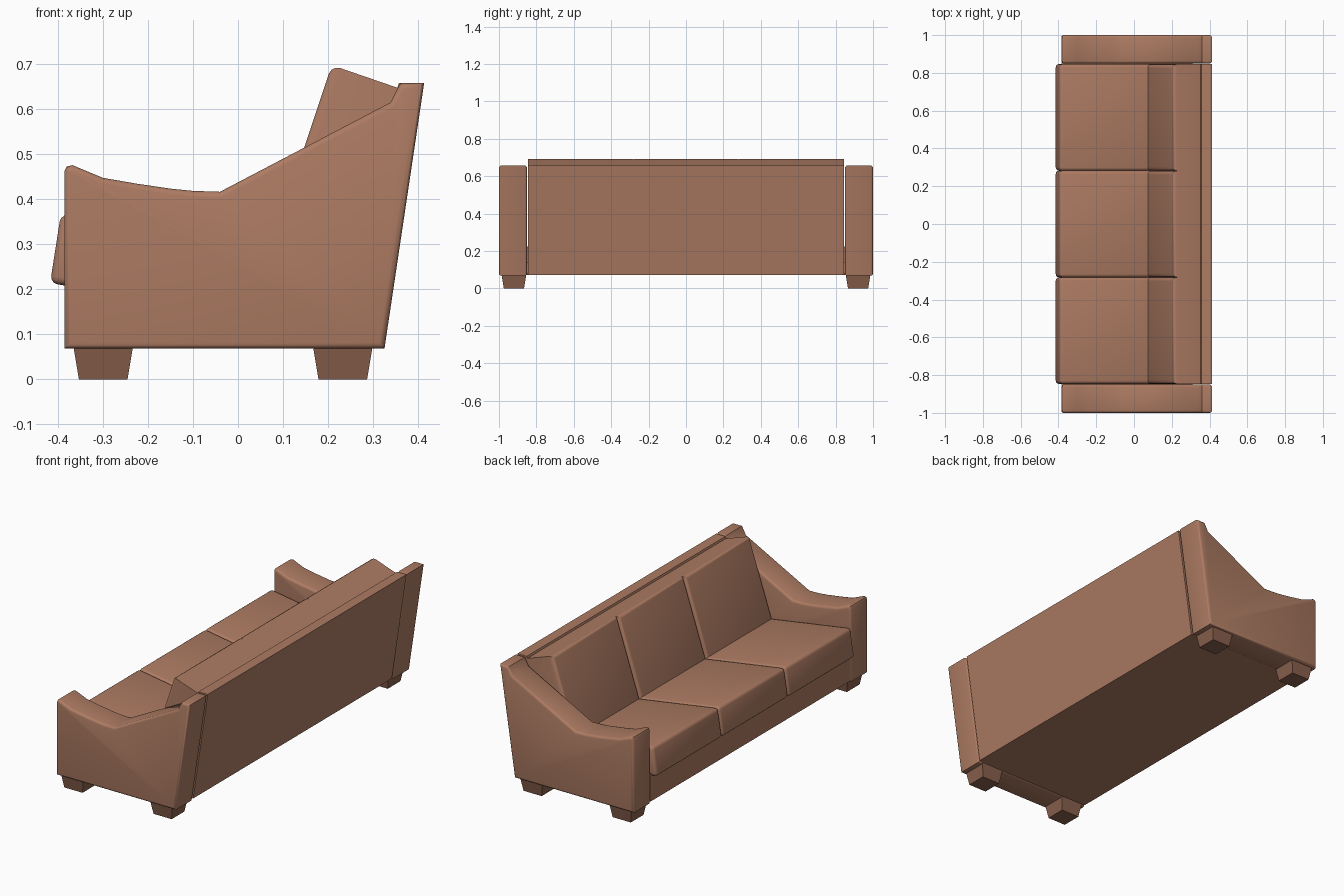
import bpy, bmesh, math

cube = bpy.data.objects.get("Cube")
if cube:
    bpy.data.objects.remove(cube, do_unlink=True)


def material(name, rgb):
    m = bpy.data.materials.new(name)
    m.use_nodes = True
    m.diffuse_color = (*rgb, 1)
    bsdf = m.node_tree.nodes["Principled BSDF"]
    bsdf.inputs["Base Color"].default_value = (*rgb, 1)
    bsdf.inputs["Roughness"].default_value = 0.8
    return m


LEATHER = material("tan leather", (0.42, 0.20, 0.125))
WOOD = material("brown wood", (0.25, 0.118, 0.073))


def finish(name, bm, mat):
    """Turn a bmesh into a smooth-shaded object with sharp corners kept."""
    bmesh.ops.recalc_face_normals(bm, faces=bm.faces)
    mesh = bpy.data.meshes.new(name)
    bm.to_mesh(mesh)
    bm.free()
    mesh.materials.append(mat)
    ob = bpy.data.objects.new(name, mesh)
    bpy.context.collection.objects.link(ob)
    bpy.ops.object.select_all(action="DESELECT")
    ob.select_set(True)
    bpy.context.view_layer.objects.active = ob
    bpy.ops.object.shade_smooth_by_angle(angle=math.radians(35))
    return ob


def prism(name, profile, y0, y1, mat=LEATHER, radius=0.0, rule=lambda e: True):
    """Extrude an (x, z) profile along y and round the edges chosen by rule."""
    bm = bmesh.new()
    face = bm.faces.new([bm.verts.new((x, y0, z)) for x, z in profile])
    out = bmesh.ops.extrude_face_region(bm, geom=[face])
    for v in out["geom"]:
        if isinstance(v, bmesh.types.BMVert):
            v.co.y = y1
    bmesh.ops.recalc_face_normals(bm, faces=bm.faces)
    if radius:
        bmesh.ops.bevel(bm, geom=[e for e in bm.edges if rule(e)], offset=radius,
                        offset_type="OFFSET", segments=3, profile=0.5,
                        affect="EDGES", clamp_overlap=True)
    return finish(name, bm, mat)


def is_rim(e):
    """Edges around the flat side faces."""
    return any(abs(f.normal.y) > 0.9 for f in e.link_faces) and \
        not all(abs(f.normal.y) > 0.9 for f in e.link_faces)


def on_front(e):
    """Edges around the forward-facing face."""
    return any(f.normal.x < -0.8 for f in e.link_faces)


# Arms: dipped at the front, then rising straight to the backrest
ARM = [(-0.385, 0.068), (-0.385, 0.462), (-0.380, 0.472), (-0.367, 0.475),
       (-0.300, 0.447), (-0.225, 0.434), (-0.150, 0.423), (-0.100, 0.418),
       (-0.040, 0.416), (0.338, 0.614), (0.360, 0.657), (0.413, 0.657),
       (0.325, 0.068)]
for side, s in (("left", -1), ("right", 1)):
    prism(side + "_arm", ARM, s * 0.85, s * 1.0, radius=0.013, rule=is_rim)

# Seat base and leaning backrest panel between the arms
prism("seat_base", [(-0.383, 0.073), (-0.383, 0.225), (0.20, 0.14), (0.31, 0.073)],
      -0.852, 0.852)
prism("backrest", [(0.24, 0.073), (0.34, 0.61), (0.357, 0.657),
                   (0.412, 0.657), (0.325, 0.073)], -0.846, 0.846)

# Three seat cushions and three back cushions
SEAT = [(-0.417, 0.213), (-0.393, 0.367), (0.15, 0.281), (0.13, 0.13)]
BACK = [(0.042, 0.20), (0.208, 0.697), (0.362, 0.644), (0.33, 0.20)]
WIDTH = 1.692 / 3
for i, place in enumerate(("left", "middle", "right")):
    y0 = -0.846 + i * WIDTH
    prism(place + "_seat_cushion", SEAT, y0, y0 + WIDTH, radius=0.017)
    prism(place + "_back_cushion", BACK, y0, y0 + WIDTH, radius=0.02, rule=on_front)

# Tapered block feet
for end, cx in (("front", -0.299), ("rear", 0.2325)):
    for side, cy in (("left", -0.92), ("right", 0.92)):
        bm = bmesh.new()
        bmesh.ops.create_cube(bm, size=1)
        for v in bm.verts:
            top = v.co.z > 0
            half = 0.066 if top else 0.054
            v.co = (cx + math.copysign(half, v.co.x),
                    cy + math.copysign(half, v.co.y), 0.072 if top else 0)
        finish(f"{end}_{side}_foot", bm, WOOD)
